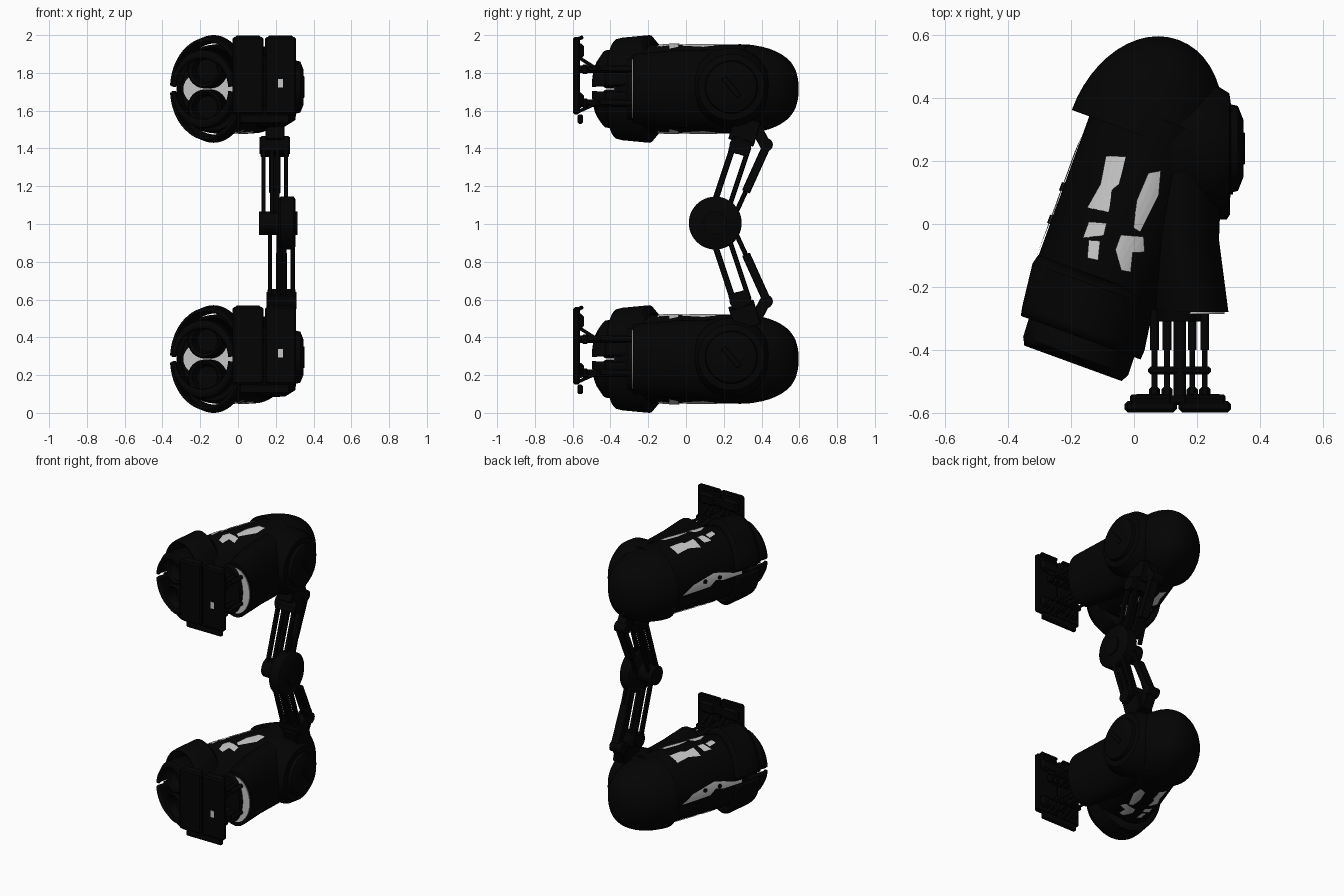
import bpy, bmesh
from math import sin, cos, pi, sqrt, radians
from mathutils import Matrix, Vector

cube = bpy.data.objects.get("Cube")
if cube:
    bpy.data.objects.remove(cube)


def material(name, value):
    m = bpy.data.materials.new(name)
    m.use_nodes = True
    colour = (value, value, value, 1)
    m.diffuse_color = colour
    m.node_tree.nodes["Principled BSDF"].inputs["Base Color"].default_value = colour
    return m


BLACK = material("black", 0.001)
GREY = material("light grey", 0.57)
ALONG_X = Matrix.Rotation(-pi / 2, 4, 'Z')
BODY_W, BODY_H, BODY_X = 0.213, 0.235, 0.02


def finish(name, bm, mat, matrix, smooth=True):
    bmesh.ops.recalc_face_normals(bm, faces=bm.faces)
    mesh = bpy.data.meshes.new(name)
    bm.to_mesh(mesh)
    bm.free()
    mesh.materials.append(mat)
    ob = bpy.data.objects.new(name, mesh)
    bpy.context.collection.objects.link(ob)
    ob.matrix_world = matrix
    if smooth:
        bpy.ops.object.select_all(action='DESELECT')
        ob.select_set(True)
        bpy.context.view_layer.objects.active = ob
        bpy.ops.object.shade_smooth_by_angle(angle=radians(35))
    return ob


def loft(name, rings, mat, matrix, arc=None, shell=0, segs=48):
    """Elliptical rings (y, half width, half height, x offset) joined along y."""
    bm = bmesh.new()
    rows = []
    for y, w, h, off in rings:
        if arc:
            angles = [arc[0] + (arc[1] - arc[0]) * i / segs for i in range(segs + 1)]
        else:
            angles = [2 * pi * i / segs for i in range(segs)]
        rows.append([bm.verts.new((off + w * cos(a), y, h * sin(a))) for a in angles])
    for r, q in zip(rows, rows[1:]):
        for i in range(len(r) - (1 if arc else 0)):
            j = (i + 1) % len(r)
            bm.faces.new((r[i], r[j], q[j], q[i]))
    if not arc:
        bm.faces.new(rows[0])
        bm.faces.new(rows[-1])
    ob = finish(name, bm, mat, matrix)
    if shell:
        mod = ob.modifiers.new("thickness", 'SOLIDIFY')
        mod.thickness = shell
        mod.offset = -1


def rod(name, p, q, r, base, segs=16):
    p, q = Vector(p), Vector(q)
    turn = (q - p).to_track_quat('Y', 'Z').to_matrix().to_4x4()
    loft(name, [(0, r, r, 0), ((q - p).length, r, r, 0)], BLACK,
         base @ Matrix.Translation(p) @ turn, segs=segs)


def box(name, centre, size, mat, base, bevel=0.008, tilt=0):
    bm = bmesh.new()
    bmesh.ops.create_cube(bm, size=1)
    bmesh.ops.scale(bm, vec=size, verts=bm.verts)
    if bevel:
        bmesh.ops.bevel(bm, geom=bm.edges, offset=bevel, segments=1, affect='EDGES')
    turn = Matrix.Rotation(tilt, 4, 'X')
    finish(name, bm, mat, base @ Matrix.Translation(centre) @ turn, False)


def beam(name, p, q, x, width, depth, base):
    """Straight bar between two (y, z) points at a given x."""
    a, b = Vector((x, *p)), Vector((x, *q))
    tilt = Vector((0, 0, 1)).rotation_difference(b - a).to_euler().x
    box(name, (a + b) / 2, (width, depth, (b - a).length), BLACK, base, 0.004, tilt)


def patch(name, points, project, matrix):
    """Flat outline laid over a curved surface."""
    bm = bmesh.new()
    bm.faces.new([bm.verts.new((*p, 0)) for p in points])
    bmesh.ops.triangulate(bm, faces=bm.faces)
    bmesh.ops.subdivide_edges(bm, edges=bm.edges[:], cuts=2, use_grid_fill=True)
    for v in bm.verts:
        v.co = project(v.co.x, v.co.y)
    finish(name, bm, GREY, matrix, False)


def on_body(side):
    return lambda s, n: (n, s, side * (BODY_H * sqrt(1 - ((n - BODY_X) / BODY_W) ** 2) + 0.005))


def on_flank(s, z):
    return (BODY_X - BODY_W * sqrt(1 - (z / BODY_H) ** 2) - 0.005, s, z)


# Light shapes showing in the long slots: (along, across)
SLOT_SHAPES = [
    [(0.38, -0.1), (0.4, -0.04), (0.31, -0.03), (0.285, -0.045), (0.215, -0.03), (0.205, -0.1), (0.29, -0.086)],
    [(0.165, -0.08), (0.18, -0.025), (0.14, -0.02), (0.11, -0.08)],
    [(0.11, -0.06), (0.12, -0.025), (0.06, -0.01), (0.055, -0.045)],
    [(0.375, 0.045), (0.395, 0.08), (0.32, 0.1), (0.19, 0.085), (0.195, 0.06), (0.28, 0.04)],
    [(0.16, 0.03), (0.18, 0.1), (0.135, 0.12), (0.12, 0.085), (0.06, 0.1),
     (0.055, 0.07), (0.115, 0.053), (0.11, 0.03)],
]
FLANK_SHAPE = [(0.41, -0.045), (0.33, 0.01), (0.25, 0.03), (0.17, 0.05), (0.1, 0.035), (0.02, 0.012),
               (-0.04, 0.01), (-0.04, -0.01), (0.1, -0.015), (0.16, 0), (0.2, -0.035), (0.28, -0.04)]


def pod(prefix, height):
    world = Matrix.Translation((0, 0, height))
    m = Matrix.Translation((-0.125, -0.175, height)) @ Matrix.Rotation(radians(-20), 4, 'Z')

    # Main barrel and rounded rear shell
    loft(prefix + "body", [(-0.13, 0.165, 0.2, 0.02), (-0.05, BODY_W, BODY_H, BODY_X),
                           (0.55, BODY_W, BODY_H, BODY_X)], BLACK, m)
    dome = [(0.48 + 0.325 * sin(t), 0.24 * cos(t) + 0.002,
             BODY_H * cos(t) ** 0.7 + 0.002, -0.01) for t in [i * pi / 24 for i in range(13)]]
    loft(prefix + "rear_shell", dome, BLACK, m)

    # Collar and nose, each split along the middle
    for label, start, end in (("upper", 0.07, pi - 0.07), ("lower", pi + 0.07, 2 * pi - 0.07)):
        loft(prefix + label + "_collar", [(-0.19, 0.203, 0.265, 0.022), (-0.16, 0.207, 0.272, 0.02),
             (-0.02, 0.205, 0.285, 0.002), (0.01, 0.195, 0.25, 0)], BLACK, m, (start, end), 0.014)
        loft(prefix + label + "_nose", [(-0.275, 0.165, 0.17, 0.027), (-0.25, 0.178, 0.205, 0.027),
             (-0.08, 0.18, 0.22, 0.02)], BLACK, m, (start, end), 0.02)
    loft(prefix + "nose_backing", [(-0.15, 0.155, 0.185, 0.027), (-0.12, 0.155, 0.185, 0.027)], BLACK, m)
    loft(prefix + "nose_light", [(-0.157, 0.145, 0.1, 0.027), (-0.149, 0.145, 0.1, 0.027)], GREY, m)

    # Twin muzzles with recessed centres
    for label, z in (("upper", 0.098), ("lower", -0.098)):
        at = m @ Matrix.Translation((0.035, 0, z))
        loft(prefix + label + "_muzzle", [(-0.12, 0.095, 0.095, 0), (-0.25, 0.095, 0.095, 0), (-0.262, 0.085, 0.085, 0),
             (-0.25, 0.07, 0.07, 0), (-0.2, 0.06, 0.06, 0)], BLACK, at, segs=32)

    # Light inlays above, below and on the flank
    for i, shape in enumerate(SLOT_SHAPES):
        for label, side in (("top", 1), ("bottom", -1)):
            patch(f"{prefix}{label}_inlay_{i}", shape, on_body(side), m)
    patch(prefix + "flank_inlay", FLANK_SHAPE, on_flank, m)
    for i, s in enumerate((0.13, 0.24)):
        rod(f"{prefix}flank_bolt_{i}", (-0.17, s, 0.01), (-0.203, s, 0.01), 0.014, m)

    # Side housing with open front and round hub
    loft(prefix + "housing", [(-0.28, 0.125, 0.185, 0.175), (-0.05, 0.125, 0.205, 0.145),
         (0.2, 0.14, 0.21, 0.14)], BLACK, world)
    loft(prefix + "housing_liner", [(-0.286, 0.113, 0.155, 0.175), (-0.279, 0.113, 0.155, 0.175)], GREY, world)
    loft(prefix + "piston_block", [(-0.31, 0.09, 0.16, 0.14), (-0.275, 0.1, 0.17, 0.14)], BLACK, world)
    hub = world @ Matrix.Translation((0, 0.24, 0.01)) @ ALONG_X
    loft(prefix + "hub", [(0.12, 0.215, 0.215, 0), (0.25, 0.208, 0.208, 0), (0.303, 0.175, 0.175, 0),
         (0.308, 0.14, 0.14, 0), (0.33, 0.135, 0.135, 0), (0.348, 0.09, 0.09, 0)], BLACK, hub)
    box(prefix + "hub_key", (0.346, 0.24, 0.01), (0.012, 0.03, 0.13), BLACK, world, 0.003, radians(40))

    # Pistons carrying the split front plate
    for j, z in enumerate((0.105, -0.075)):
        for i, x in enumerate((0.065, 0.105, 0.185, 0.225)):
            rod(f"{prefix}piston_{i}_{j}", (x, -0.27, z), (x, -0.57, z), 0.009, world)
            rod(f"{prefix}piston_sleeve_{i}_{j}", (x, -0.27, z), (x, -0.4, z), 0.014, world)
            box(f"{prefix}piston_foot_{i}_{j}", (x, -0.535, z), (0.036, 0.035, 0.05), BLACK, world)
            rod(f"{prefix}brace_{i}_{j}", (x, -0.47, z), (x, -0.57, 1.6 * z), 0.009, world)
        rod(f"{prefix}main_piston_{j}", (0.145, -0.27, z), (0.145, -0.57, z), 0.02, world)
        box(f"{prefix}piston_bridge_{j}", (0.145, -0.465, z), (0.2, 0.025, 0.04), BLACK, world)
        box(f"{prefix}plate_joiner_{j}", (0.14, -0.56, 2 * z - 0.01), (0.27, 0.03, 0.05), BLACK, world)
    for label, x in (("inner", 0.053), ("outer", 0.225)):
        box(prefix + label + "_plate", (x, -0.58, 0.07), (0.166, 0.036, 0.41), BLACK, world, 0.01)
        for j, z in enumerate((0.2, -0.06)):
            box(f"{prefix}{label}_plate_rib_{j}", (x, -0.56, z), (0.12, 0.04, 0.08), BLACK, world, 0.015)
        box(prefix + label + "_plate_lip", (x, -0.567, 0.266), (0.13, 0.05, 0.02), BLACK, world, 0.005, 0.4)
    box(prefix + "plate_window", (0.225, -0.597, 0.03), (0.025, 0.004, 0.045), GREY, world, 0)


pod("lower_", 0.285)
pod("upper_", 1.715)


# Folding arm: the lower half mirrors the upper about the elbow
def arm(prefix, shift, flip):
    z = lambda v: v if not flip else 2.01 - v
    w = Matrix.Translation((shift, 0, 0))
    for i, x in enumerate((0.135, 0.18, 0.21, 0.255)):
        beam(f"{prefix}front_rail_{i}", (0.13, z(1.05)), (0.252, z(1.42)), x, 0.022, 0.032, w)
        if i in (0, 3):
            beam(f"{prefix}rear_rail_{i}", (0.215, z(1.05)), (0.335, z(1.41)), x, 0.022, 0.026, w)
    beam(prefix + "piston_rod", (0.26, z(1.05)), (0.43, z(1.42)), 0.195, 0.025, 0.025, w)
    beam(prefix + "piston_tube", (0.317, z(1.17)), (0.43, z(1.42)), 0.195, 0.06, 0.045, w)
    beam(prefix + "rail_tie", (0.275, z(1.37)), (0.3, z(1.45)), 0.195, 0.15, 0.11, w)
    beam(prefix + "bracket", (0.29, z(1.43)), (0.33, z(1.56)), 0.195, 0.1, 0.14, w)
    beam(prefix + "rear_bracket", (0.425, z(1.41)), (0.36, z(1.53)), 0.185, 0.07, 0.06, w)
    rod(prefix + "front_pin", (0.115, 0.275, z(1.415)), (0.275, 0.275, z(1.415)), 0.045, w, 24)
    rod(prefix + "rear_pin", (0.14, 0.425, z(1.42)), (0.225, 0.425, z(1.42)), 0.035, w, 24)


arm("upper_arm_", 0, False)
arm("lower_arm_", 0.035, True)
elbow = Matrix.Translation((0, 0.155, 1.005)) @ ALONG_X
loft("elbow_disc", [(0.215, 0.125, 0.125, 0), (0.225, 0.14, 0.14, 0), (0.295, 0.14, 0.14, 0),
     (0.305, 0.125, 0.125, 0)], BLACK, elbow)
loft("elbow_axle", [(0.11, 0.062, 0.062, 0), (0.315, 0.062, 0.062, 0)], BLACK, elbow)
